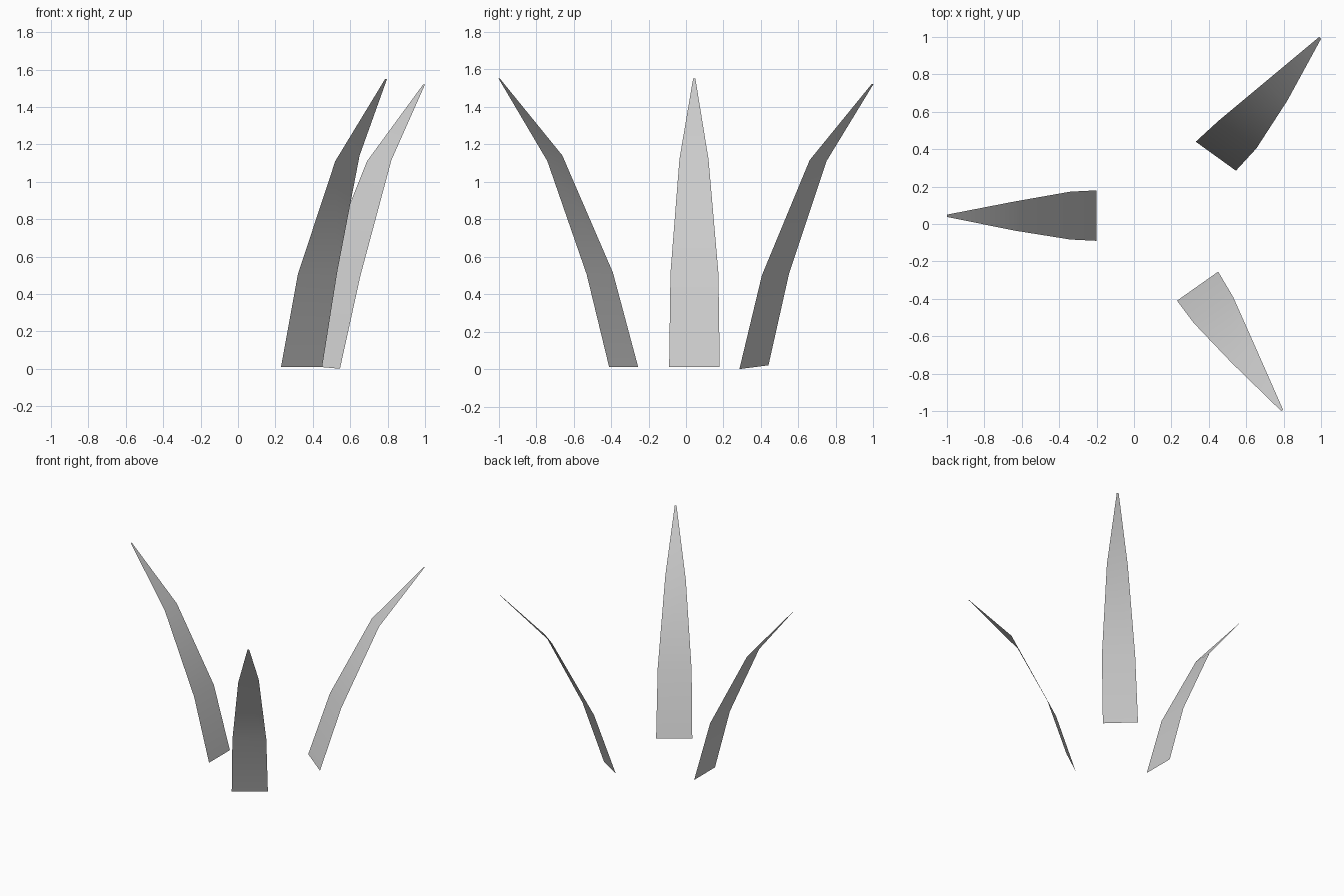
import bpy, bmesh

if "Cube" in bpy.data.objects:
    bpy.data.objects.remove(bpy.data.objects["Cube"])

# Each blade: rows from base to tip, each row = (left edge point, right edge point)
BLADES = {
    "left_blade": [
        ((-0.20, -0.09, 0.01), (-0.20, 0.18, 0.01)),
        ((-0.34, -0.083, 0.51), (-0.34, 0.173, 0.51)),
        ((-0.64, -0.035, 1.12), (-0.64, 0.12, 1.12)),
        ((-1.00, 0.038, 1.55), (-1.00, 0.05, 1.55)),
    ],
    "front_blade": [
        ((0.45, -0.255, 0.01), (0.23, -0.41, 0.01)),
        ((0.53, -0.39, 0.515), (0.32, -0.53, 0.505)),
        ((0.65, -0.66, 1.14), (0.52, -0.74, 1.11)),
        ((0.797, -0.993, 1.55), (0.787, -1.00, 1.55)),
    ],
    "back_blade": [
        ((0.33, 0.44, 0.02), (0.545, 0.285, 0.0)),
        ((0.45, 0.55, 0.51), (0.655, 0.405, 0.50)),
        ((0.69, 0.75, 1.11), (0.82, 0.66, 1.115)),
        ((0.99, 1.00, 1.52), (1.00, 0.99, 1.52)),
    ],
}


def make_blade(name, rows):
    """Single-sheet leaf lofted through its rows, upper side facing inward."""
    bm = bmesh.new()
    pairs = [[bm.verts.new(p) for p in row] for row in rows]
    for (a, b), (c, d) in zip(pairs, pairs[1:]):
        face = bm.faces.new((a, b, d, c))
        face.smooth = True
    bm.normal_update()
    if sum(f.normal.z for f in bm.faces) < 0:
        bmesh.ops.reverse_faces(bm, faces=bm.faces[:])
    mesh = bpy.data.meshes.new(name)
    bm.to_mesh(mesh)
    bm.free()
    obj = bpy.data.objects.new(name, mesh)
    bpy.context.collection.objects.link(obj)


for blade_name, blade_rows in BLADES.items():
    make_blade(blade_name, blade_rows)
